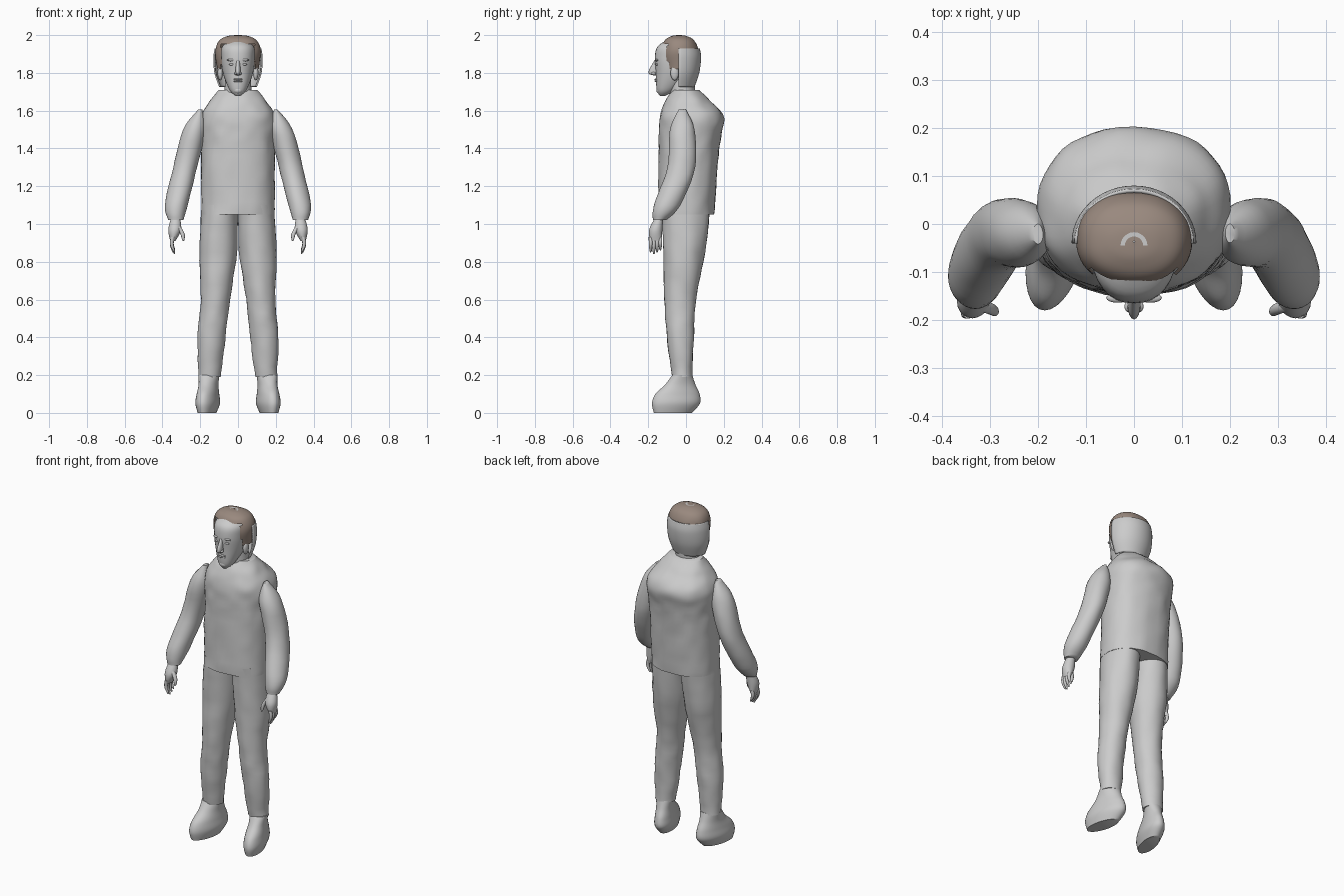
import bpy, bmesh, math
from mathutils import Vector, noise

cube = bpy.data.objects.get("Cube")
if cube:
    bpy.data.objects.remove(cube, do_unlink=True)


def material(name, colour):
    mat = bpy.data.materials.new(name)
    mat.use_nodes = True
    mat.diffuse_color = (*colour, 1)
    mat.node_tree.nodes["Principled BSDF"].inputs["Base Color"].default_value = (*colour, 1)
    return mat


GREY = material("plain grey", (.6, .6, .6))
BROWN = material("brown hair", (.32, .25, .21))


def spline(before, start, end, after, t):
    """Catmull-Rom value between start and end."""
    slope_in, slope_out = (end - before) / 2, (after - start) / 2
    rise = end - start
    return start + t * (slope_in + t * (3 * rise - 2 * slope_in - slope_out + t * (slope_in + slope_out - 2 * rise)))


def smooth_rows(rows, steps):
    """Fill in evenly spaced cross-sections between the given ones."""
    padded = [rows[0], *rows, rows[-1]]
    filled = []
    for group in zip(padded, padded[1:], padded[2:], padded[3:]):
        for step in range(steps):
            filled.append([spline(*values, step / steps) for values in zip(*group)])
    return filled + [rows[-1]]


def finish(name, bm, mat):
    bmesh.ops.recalc_face_normals(bm, faces=bm.faces)
    mesh = bpy.data.meshes.new(name)
    bm.to_mesh(mesh)
    bm.free()
    mesh.materials.append(mat)
    obj = bpy.data.objects.new(name, mesh)
    bpy.context.collection.objects.link(obj)
    bpy.ops.object.select_all(action='DESELECT')
    obj.select_set(True)
    bpy.context.view_layer.objects.active = obj
    bpy.ops.object.shade_smooth_by_angle(angle=math.radians(50))
    return obj


def superellipse(angle, power):
    """Unit ring point; a higher power gives a boxier ring."""
    return [math.copysign(abs(value) ** (2 / power), value) for value in (math.cos(angle), math.sin(angle))]


def loft(name, rows, mat=GREY, side=1, sides=32, power=2, steps=6, wrinkle=0, toe_out=0, keep=None):
    """Skin horizontal rings given as (height, centre x, radius x, centre y, radius y)."""
    bm = bmesh.new()
    rings = []
    for z, centre_x, radius_x, centre_y, radius_y in smooth_rows(rows, steps):
        ring = []
        for k in range(sides):
            across, along = superellipse(math.tau * k / sides, power)
            y = centre_y + radius_y * along
            x = side * (centre_x + radius_x * across - toe_out * y)
            fold = wrinkle * noise.noise(Vector((x, y, z)) * 15)
            ring.append(bm.verts.new((x + side * fold * across, y + fold * along, z)))
        rings.append(ring)
    for low, high in zip(rings, rings[1:]):
        for k in range(sides):
            bm.faces.new((low[k - 1], low[k], high[k], high[k - 1]))
    if keep:
        unwanted = [face for face in bm.faces if not keep(face.calc_center_median())]
        bmesh.ops.delete(bm, geom=unwanted, context='FACES')
    else:
        bm.faces.new(rings[0])
        bm.faces.new(rings[-1])
    return finish(name, bm, mat)


def centred_loft(name, rows, **options):
    """Loft on the middle plane from (height, radius x, centre y, radius y)."""
    return loft(name, [(z, 0, *rest) for z, *rest in rows], **options)


def blob(name, centre, size):
    bm = bmesh.new()
    bmesh.ops.create_uvsphere(bm, u_segments=16, v_segments=10, radius=1)
    bmesh.ops.scale(bm, verts=bm.verts, vec=size)
    bmesh.ops.translate(bm, verts=bm.verts, vec=centre)
    return finish(name, bm, GREY)


def digit(name, root, tip, thickness, bow, side):
    """Curved finger from root to tip, bowed outwards and tapering."""
    rows = []
    for t in (0, .3, .6, .9, 1):
        x, y, z = Vector(root).lerp(Vector(tip), t)
        radius = thickness * math.sqrt(1.05 - t ** 3)
        rows.append((z, x + bow * math.sin(math.pi * t), radius, y, radius))
    return loft(name, rows, side=side, sides=12, steps=3)


# Jacket body with sloping shoulders and collar
centred_loft("jacket", [(1.05, .195, 0, .15), (1.4, .195, .015, .16), (1.56, .2, .03, .17),
                        (1.65, .15, .01, .12), (1.71, .1, 0, .07)],
             sides=48, power=2.3, steps=8, wrinkle=.006)

for side, word in ((1, "left"), (-1, "right")):
    # Sleeve, bent forward at the elbow
    loft(word + "_sleeve", [(1.605, .2, .01, -.02, .02), (1.5, .23, .06, -.02, .065),
                            (1.3, .28, .063, -.025, .073), (1.1, .327, .06, -.1, .07),
                            (1.02, .33, .04, -.14, .035)], side=side, wrinkle=.003)
    # Trouser leg
    loft(word + "_trouser_leg", [(1.1, .095, .095, 0, .13), (.85, .105, .1, -.01, .11),
                                 (.6, .12, .077, -.03, .083), (.4, .14, .075, -.03, .07),
                                 (.19, .15, .058, -.02, .053)], side=side, wrinkle=.005)
    # Shoe, turned out at the toe
    loft(word + "_shoe", [(0, .15, .045, -.07, .1), (.05, .15, .06, -.053, .127),
                          (.1, .15, .055, -.045, .117), (.15, .15, .05, -.03, .08),
                          (.2, .15, .055, -.02, .053)], side=side, toe_out=.2)
    # Palm, fingers and thumb
    loft(word + "_palm", [(1.04, .33, .022, -.14, .02), (.97, .335, .034, -.16, .035),
                          (.91, .345, .014, -.16, .03)], side=side, sides=20)
    for i, name in enumerate(("index", "middle", "ring", "little")):
        y = -.187 + i * .017
        length = .08 - .01 * abs(i - 1)
        digit(f"{word}_{name}_finger", (.345, y, .93), (.335, y, .92 - length), .01, .01, side)
    digit(word + "_thumb", (.32, -.17, .99), (.29, -.187, .91), .012, -.01, side)
    # Eye, brow, nostril and ear
    blob(word + "_eye", (side * .033, -.152, 1.845), (.014, .01, .007))
    blob(word + "_brow", (side * .034, -.154, 1.868), (.024, .01, .007))
    blob(word + "_nostril", (side * .01, -.172, 1.797), (.01, .012, .008))
    blob(word + "_ear", (side * .094, -.06, 1.8), (.014, .022, .04))

# Neck and head
centred_loft("neck", [(1.66, .075, -.02, .065), (1.8, .065, -.02, .07)])
centred_loft("head", [(1.677, .012, -.125, .012), (1.71, .045, -.105, .05), (1.8, .08, -.06, .1),
                      (1.88, .089, -.055, .11), (1.94, .083, -.05, .1), (1.98, .03, -.05, .04)], power=2.2)

# Nose, lips and chin
centred_loft("nose", [(1.785, .005, -.15, .015), (1.803, .014, -.165, .034), (1.875, .008, -.15, .012)],
             sides=16)
for name, z in (("upper_lip", 1.766), ("lower_lip", 1.756)):
    blob(name, (0, -.153, z), (.025, .014, .006))
blob("chin", (0, -.142, 1.708), (.024, .015, .018))


# Brown hair: crown and sideburns, open over the face
def outside_face(point):
    return point.y > -.08 or abs(point.x) > .088 or point.z > 1.955


centred_loft("hair_cap", [(1.82, .11, -.03, .09), (1.91, .12, -.033, .1), (1.97, .1, -.035, .08),
                          (1.995, .055, -.037, .04), (2, .001, -.037, .001)],
             mat=BROWN, sides=48, power=2.2, wrinkle=.003, keep=outside_face)

# Grey shell over the back of the head
shell = centred_loft("back_hair", [(1.725, .1, -.04, .085), (1.8, .125, -.04, .11),
                                   (1.88, .13, -.04, .12), (1.93, .124, -.04, .113)],
                     sides=48, keep=lambda point: point.y > -.045)
shell.modifiers.new("thickness", 'SOLIDIFY').thickness = .008

# Pale curved parting on the crown
bm = bmesh.new()
arc = [math.pi * k / 12 for k in range(13)]
inner, outer = ([bm.verts.new((radius * math.cos(angle), radius * math.sin(angle) - .045, 2)) for angle in arc]
                for radius in (.019, .028))
for k in range(len(arc) - 1):
    bm.faces.new((inner[k], outer[k], outer[k + 1], inner[k + 1]))
finish("crown_parting", bm, GREY)
